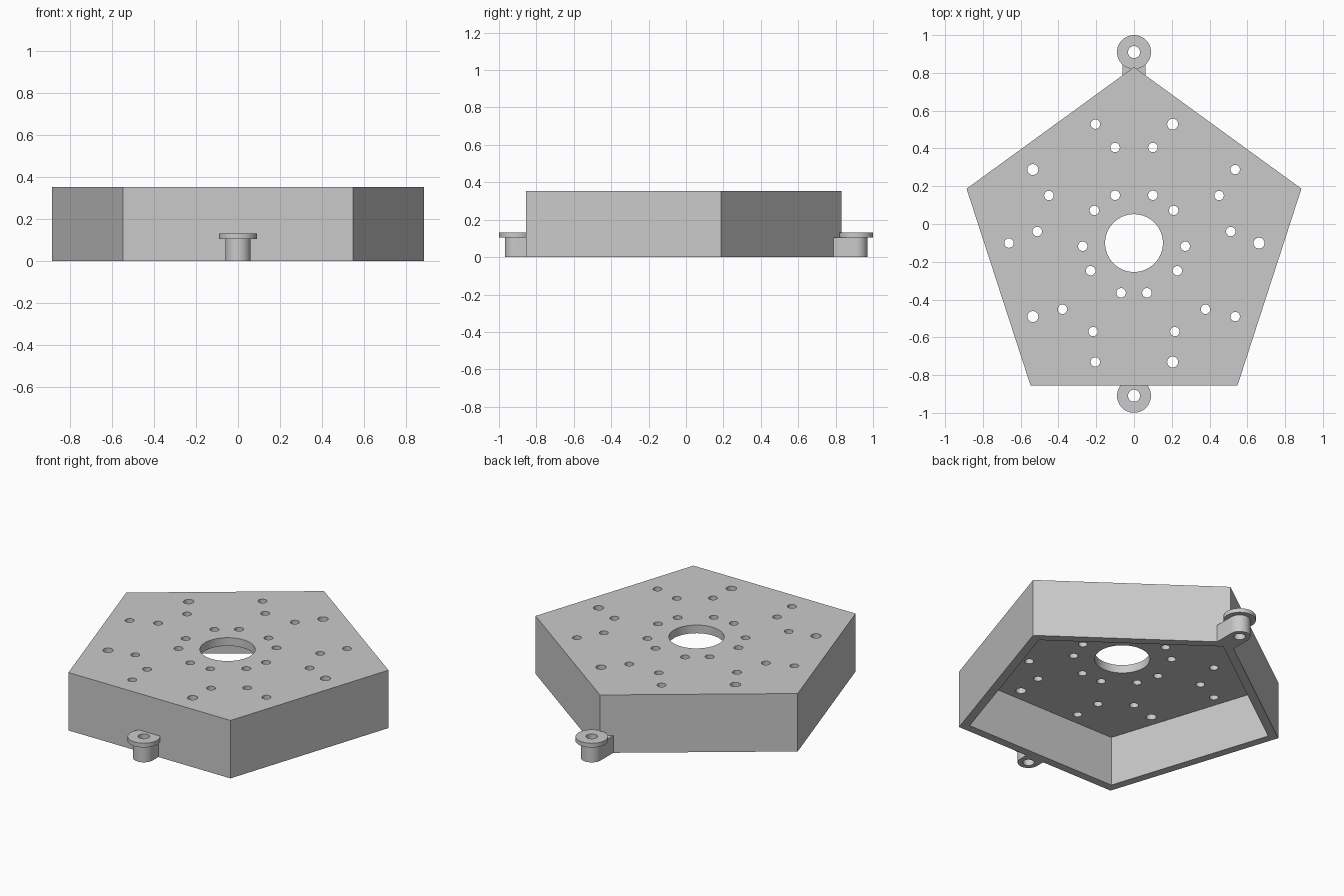
import bpy, bmesh, math
from mathutils import Matrix

if "Cube" in bpy.data.objects:
    bpy.data.objects.remove(bpy.data.objects["Cube"], do_unlink=True)

CY = -0.101        # y of the housing centre
RADIUS = 0.932     # housing corner radius
HEIGHT = 0.354
WALL = 0.05

grey = bpy.data.materials.new("plain grey")
grey.use_nodes = True
colour = (0.59, 0.59, 0.59, 1)
grey.diffuse_color = colour
grey.node_tree.nodes["Principled BSDF"].inputs["Base Color"].default_value = colour


def prism(bm, x, y, r, z0, z1, sides=32):
    """Add a closed upright prism whose first corner points to +y."""
    bmesh.ops.create_cone(bm, cap_ends=True, segments=sides, radius1=r, radius2=r,
                          depth=z1 - z0, matrix=Matrix.Translation((x, y, (z0 + z1) / 2)))


def make(name, bm):
    mesh = bpy.data.meshes.new(name)
    bm.to_mesh(mesh)
    bm.free()
    mesh.materials.append(grey)
    obj = bpy.data.objects.new(name, mesh)
    bpy.context.collection.objects.link(obj)
    obj.hide_render = True
    return obj


def solid(name, *prisms):
    bm = bmesh.new()
    for p in prisms:
        prism(bm, *p)
    return make(name, bm)


def combine(obj, tool, operation="DIFFERENCE"):
    """Apply a boolean and discard the tool."""
    mod = obj.modifiers.new("boolean", "BOOLEAN")
    mod.object, mod.operation, mod.solver = tool, operation, "EXACT"
    bpy.context.view_layer.objects.active = obj
    bpy.ops.object.modifier_apply(modifier=mod.name)
    bpy.data.objects.remove(tool, do_unlink=True)


def finish(obj):
    obj.hide_render = False
    bpy.ops.object.select_all(action="DESELECT")
    obj.select_set(True)
    bpy.context.view_layer.objects.active = obj
    bpy.ops.object.shade_smooth_by_angle(angle=math.radians(30))


# Five-sided housing, open underneath
housing = solid("housing", (0, CY, RADIUS, 0, HEIGHT, 5))
inner_radius = RADIUS - WALL / math.cos(math.pi / 5)
combine(housing, solid("cavity", (0, CY, inner_radius, -0.1, HEIGHT - WALL, 5)))

# Centre opening and rings of screw holes through the top plate
holes = [(0, CY, 0.153, 0.2, 0.5, 64)]


def hole(ring, degrees, size):
    a = math.radians(degrees)
    holes.append((ring * math.sin(a), CY + ring * math.cos(a), size, 0.2, 0.5, 24))


for k in range(5):
    for side in (-1, 1):
        hole(0.272, 72 * k + 21.5 * side, 0.025)
        hole(0.516, 72 * k + 11.2 * side, 0.025)
        hole(0.662, 72 * k + 18 * side, 0.029 if side > 0 else 0.025)
combine(housing, solid("hole_cutters", *holes))
finish(housing)


# Flanged mounting lugs, trimmed where they meet the housing
def lug(name, y, inward):
    obj = solid(name, (0, y, 0.06, 0, 0.12, 48))
    bm = bmesh.new()
    bmesh.ops.create_cube(bm, size=1, matrix=Matrix.Translation((0, y + inward * 0.065, 0.0525))
                          @ Matrix.Diagonal((0.12, 0.13, 0.105, 1)))
    combine(obj, make("web", bm), "UNION")
    combine(obj, solid("flange", (0, y, 0.09, 0.105, 0.131, 48)), "UNION")
    combine(obj, solid("bore", (0, y, 0.032, -0.1, 0.3, 32)))
    combine(obj, solid("trim", (0, CY, RADIUS, -0.1, 0.5, 5)))
    finish(obj)


lug("front_lug", -0.909, 1)
lug("back_lug", 0.91, -1)
